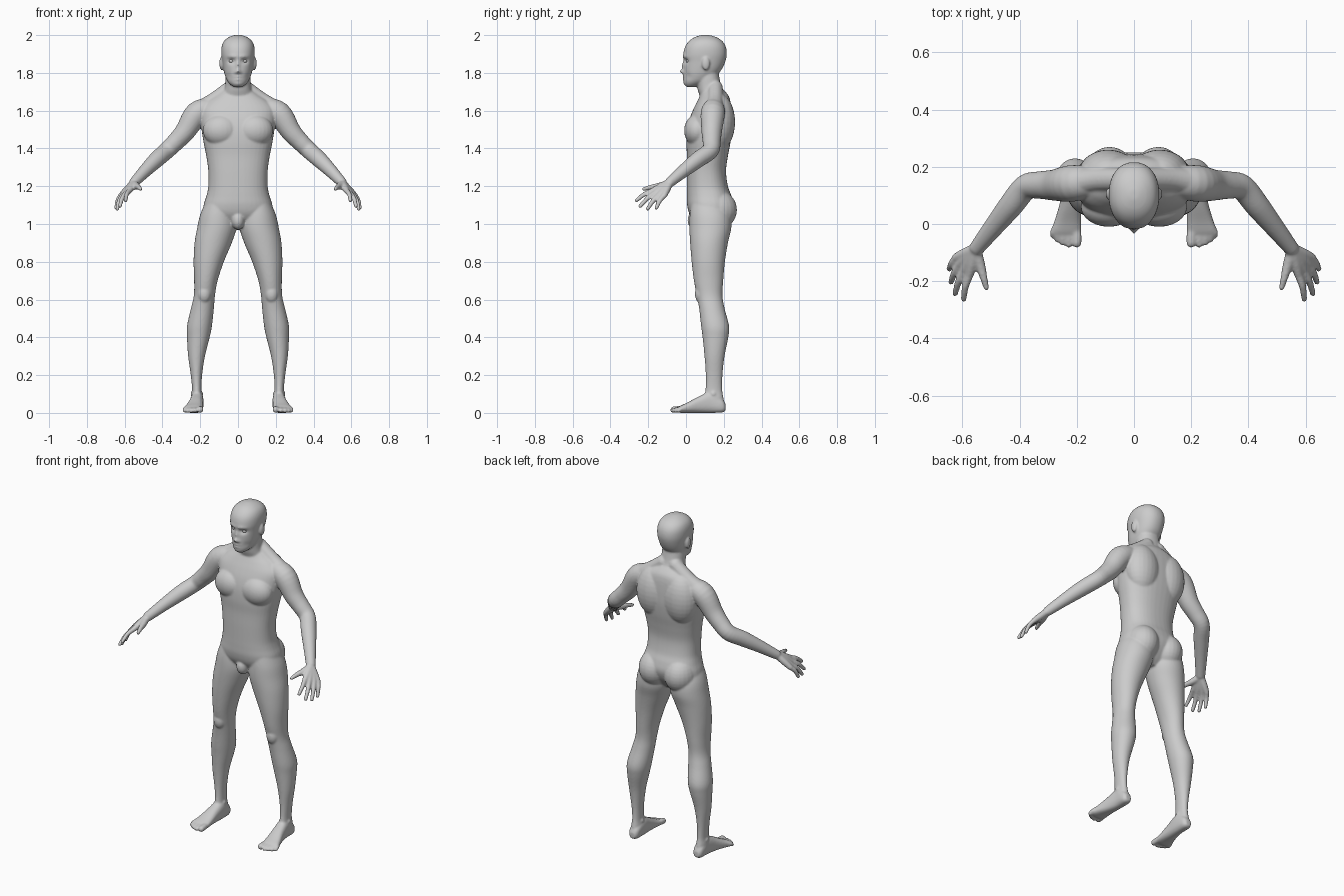
import bpy, bmesh, math
from mathutils import Vector, Matrix


def spline(pts, steps):
    """Catmull-Rom interpolation through tuples of any length."""
    out = []
    n = len(pts)
    for i in range(n - 1):
        p0, p1, p2, p3 = pts[max(i - 1, 0)], pts[i], pts[i + 1], pts[min(i + 2, n - 1)]
        for s in range(steps):
            t = s / steps
            out.append([0.5 * (2 * b + (c - a) * t + (2 * a - 5 * b + 4 * c - d) * t * t
                               + (3 * b - a - 3 * c + d) * t ** 3)
                        for a, b, c, d in zip(p0, p1, p2, p3)])
    out.append(list(pts[-1]))
    return out


def skin(bm, rings):
    """Join rings of points into a closed surface."""
    vs = [[bm.verts.new(p) for p in r] for r in rings]
    n = len(vs[0])
    for a, b in zip(vs, vs[1:]):
        for i in range(n):
            j = (i + 1) % n
            bm.faces.new((a[i], a[j], b[j], b[i]))
    bm.faces.new(vs[0][::-1])
    bm.faces.new(vs[-1])
    return [v for r in vs for v in r]


def loft(bm, rows, axis='z', power=2.2, steps=5, seg=40):
    """Rows are (position, x min, x max, other min, other max)."""
    rings = []
    for t, a0, a1, b0, b1 in spline(rows, steps):
        ring = []
        for k in range(seg):
            an = 2 * math.pi * k / seg
            c, s = math.cos(an), math.sin(an)
            a = (a0 + a1) / 2 + (a1 - a0) / 2 * math.copysign(abs(c) ** (2 / power), c)
            b = (b0 + b1) / 2 + (b1 - b0) / 2 * math.copysign(abs(s) ** (2 / power), s)
            ring.append((a, b, t) if axis == 'z' else (a, t, b))
        rings.append(ring)
    return skin(bm, rings)


def centred(rows):
    return [(z, -w, w, f, b) for z, w, f, b in rows]


def ball(bm, c, r):
    bmesh.ops.create_uvsphere(bm, u_segments=24, v_segments=16, radius=1,
                              matrix=Matrix.Translation(c) @ Matrix.Diagonal((*r, 1)))


def tube(bm, pts, seg=16):
    """Round limb through (x, y, z, radius) points with ball ends."""
    path = spline(pts, 5)
    rings = []
    for i, p in enumerate(path):
        d = Vector(path[min(i + 1, len(path) - 1)][:3]) - Vector(path[max(i - 1, 0)][:3])
        q = d.to_track_quat('Z', 'Y')
        rings.append([Vector(p[:3]) + q @ Vector((p[3] * math.cos(k * 2 * math.pi / seg),
                                                  p[3] * math.sin(k * 2 * math.pi / seg), 0))
                      for k in range(seg)])
    skin(bm, rings)
    for p in (pts[0], pts[-1]):
        ball(bm, p[:3], [p[3]] * 3)


def finish(bm, name):
    """Make the object and mirror it across x."""
    me = bpy.data.meshes.new(name)
    bmesh.ops.recalc_face_normals(bm, faces=bm.faces)
    for f in bm.faces:
        f.smooth = True
    bm.to_mesh(me)
    bm.free()
    ob = bpy.data.objects.new(name, me)
    bpy.context.collection.objects.link(ob)
    mod = ob.modifiers.new("mirror", 'MIRROR')
    mod.use_mirror_merge = False
    return ob


bm = bmesh.new()

# torso
loft(bm, centred([
    (.97, .06, .09, .17), (1.0, .11, .055, .2), (1.05, .18, .02, .235), (1.1, .182, .006, .25),
    (1.15, .167, .004, .24), (1.2, .157, .004, .222), (1.28, .157, .004, .212),
    (1.36, .168, .005, .222), (1.43, .182, .002, .235), (1.5, .193, .006, .243),
    (1.56, .2, .02, .243), (1.61, .2, .04, .24), (1.65, .165, .06, .235),
    (1.68, .12, .075, .225), (1.71, .075, .085, .2)]), power=2.35)
ball(bm, (.088, .06, 1.495), (.098, .07, .085))    # chest muscle
ball(bm, (.09, .175, 1.54), (.105, .085, .15))     # shoulder blade
ball(bm, (.085, .165, 1.075), (.092, .105, .105))  # buttock
ball(bm, (0, .05, 1.02), (.035, .042, .05))        # groin
tube(bm, [(.04, .155, 1.72, .04), (.13, .155, 1.652, .042), (.21, .145, 1.6, .05)])

# neck
loft(bm, centred([(1.62, .1, .09, .24), (1.68, .085, .072, .222), (1.72, .07, .06, .192),
                  (1.78, .066, .055, .176), (1.84, .06, .06, .17)]))

# head, with the face pushed in and out by soft bumps
head = loft(bm, centred([
    (1.725, .022, .005, .05), (1.74, .042, -.007, .09), (1.76, .058, -.011, .13),
    (1.79, .07, -.012, .165), (1.82, .077, -.012, .19), (1.86, .083, -.012, .208),
    (1.9, .088, -.014, .216), (1.94, .086, -.004, .21), (1.97, .073, .018, .19),
    (1.99, .047, .048, .158), (2.001, .016, .085, .12)]), steps=10, seg=96)
bumps = [  # x, z, x radius, z radius, push along y
    (.034, 1.863, .018, .013, .015), (.03, 1.886, .026, .009, -.006),
    (0, 1.808, .011, .011, -.022), (.014, 1.802, .008, .007, -.008),
    (0, 1.838, .009, .024, -.011), (0, 1.780, .02, .006, -.007),
    (0, 1.764, .018, .006, -.007), (0, 1.772, .022, .003, .004),
    (0, 1.742, .02, .012, -.005), (.05, 1.78, .015, .02, .006)]
for v in head:
    if v.co.y < .06:
        x, z = abs(v.co.x), v.co.z
        v.co.y += sum(p * math.exp(-((x - bx) / rx) ** 2 - ((z - bz) / rz) ** 2)
                      for bx, bz, rx, rz, p in bumps)

# ear
ball(bm, (.087, .105, 1.85), (.012, .021, .036))

# arm
tube(bm, [(.13, .15, 1.62, .05), (.215, .142, 1.586, .064), (.28, .136, 1.49, .054),
          (.33, .136, 1.435, .048), (.378, .128, 1.388, .045), (.43, .065, 1.342, .043),
          (.49, -.01, 1.283, .035), (.548, -.083, 1.222, .027)], seg=28)

# palm and fingers: knuckle, tip
fingers = [((.574, -.175, 1.177), (.595, -.262, 1.125)), ((.592, -.16, 1.166), (.625, -.243, 1.094)),
           ((.608, -.139, 1.156), (.639, -.203, 1.08)), ((.62, -.116, 1.15), (.645, -.157, 1.085))]
wrist = Vector((.55, -.085, 1.22))
for knuckle, tip in fingers:
    k, t = Vector(knuckle), Vector(tip)
    tube(bm, [(*wrist.lerp(k, .1), .02), (*wrist.lerp(k, .6), .019), (*k, .0155)])
    mid = k.lerp(t, .5) + Vector((.005, -.002, .006))
    tube(bm, [(*k, .0145), (*mid, .0125), (*t, .0105)])
tube(bm, [(.55, -.1, 1.212, .02), (.537, -.145, 1.2, .018), (.526, -.185, 1.195, .0135),
          (.516, -.222, 1.185, .0105)])

# leg
loft(bm, [(1.12, .03, .17, .03, .2), (1.05, .012, .2, .02, .235), (.98, .008, .216, .018, .24),
          (.9, .033, .23, .022, .222), (.8, .075, .235, .03, .206), (.7, .108, .232, .042, .197),
          (.62, .122, .234, .058, .193), (.55, .128, .25, .07, .205), (.46, .138, .27, .08, .228),
          (.4, .15, .27, .088, .224), (.3, .175, .264, .098, .204), (.2, .19, .25, .105, .193),
          (.12, .193, .243, .103, .192), (.07, .187, .248, .09, .2), (.03, .19, .24, .09, .2)],
     power=2.05)
ball(bm, (.178, .08, .63), (.036, .033, .05))      # kneecap
ball(bm, (.218, .145, .1), (.034, .022, .022))     # ankle bones

# foot and toes
loft(bm, [(.21, .2, .232, .012, .045), (.19, .186, .246, .002, .075), (.13, .182, .25, 0, .11),
          (.07, .184, .26, 0, .088), (.01, .184, .278, 0, .056), (-.025, .184, .29, 0, .04),
          (-.042, .19, .282, .004, .03)], axis='y', power=2.5)
for x0, x1, y1, r in [(.204, .2, -.066, .017), (.229, .228, -.071, .012), (.248, .249, -.064, .012),
                      (.264, .267, -.054, .0115), (.277, .282, -.04, .011)]:
    tube(bm, [(x0, -.015, .02, r), (x1, (y1 - .015) / 2, .02, r), (x1, y1, r, r)])

# fuse all body parts into one smooth skin
body = finish(bm, "body")
rm = body.modifiers.new("fuse", 'REMESH')
rm.mode = 'VOXEL'
rm.voxel_size = .0055
rm.use_smooth_shade = True
sm = body.modifiers.new("soften", 'SMOOTH')
sm.factor = .5
sm.iterations = 6

# eyes
bm = bmesh.new()
ball(bm, (.034, .014, 1.863), (.014, .013, .011))
finish(bm, "eyes")
